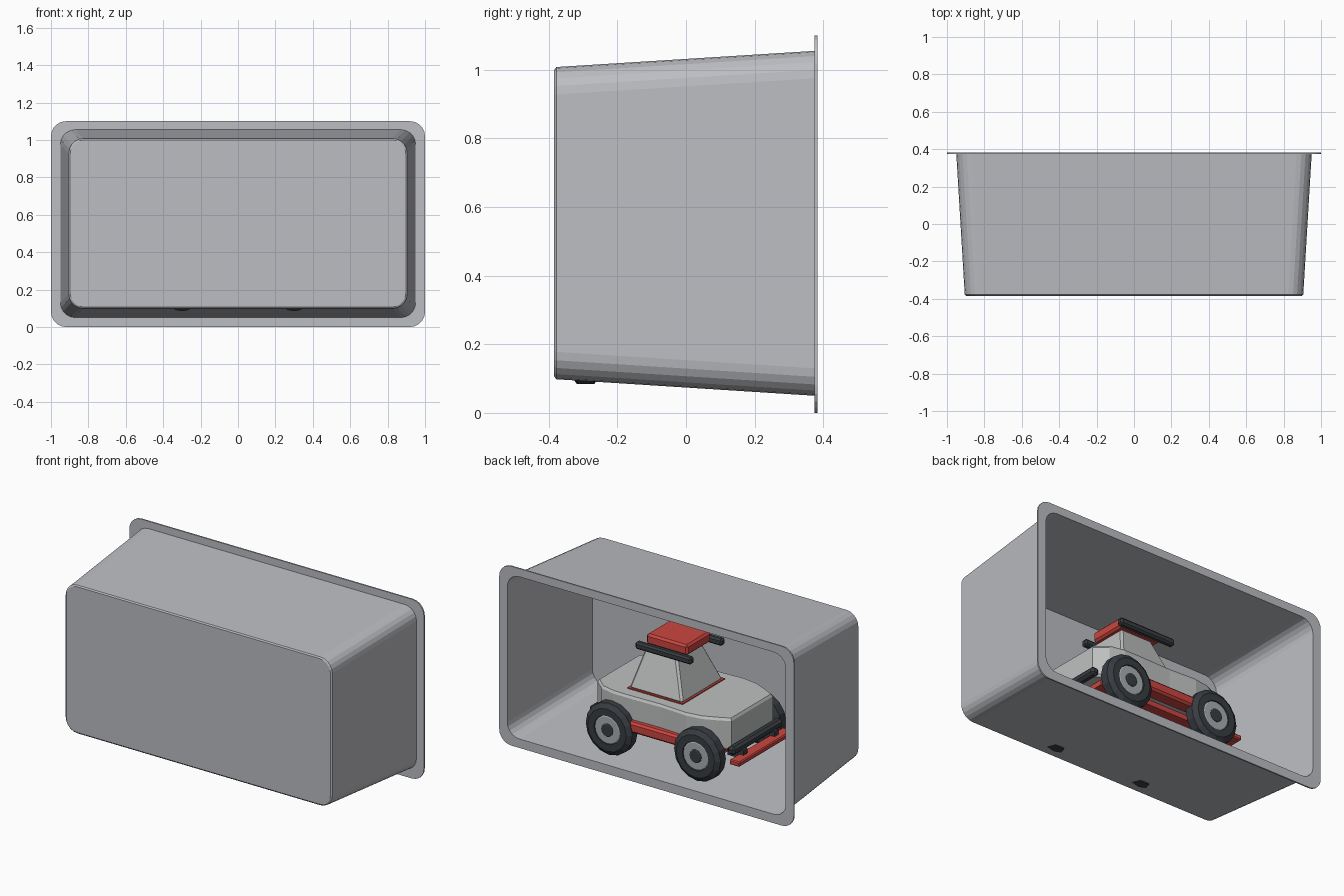
import bpy, bmesh, math
from mathutils import Matrix, Vector

if "Cube" in bpy.data.objects:
    bpy.data.objects.remove(bpy.data.objects["Cube"])


def material(name, rgb):
    m = bpy.data.materials.new(name)
    m.diffuse_color = (*rgb, 1)
    m.use_nodes = True
    m.node_tree.nodes["Principled BSDF"].inputs["Base Color"].default_value = m.diffuse_color
    return m


GREY = material("tray grey", (0.50, 0.51, 0.54))
SILVER = material("body silver", (0.52, 0.53, 0.53))
RED = material("trim red", (0.60, 0.06, 0.05))
DARK = material("rubber dark", (0.04, 0.047, 0.055))
RIM = material("rim grey", (0.40, 0.42, 0.44))


def finish(name, bm, mat):
    bmesh.ops.recalc_face_normals(bm, faces=bm.faces)
    me = bpy.data.meshes.new(name)
    bm.to_mesh(me)
    bm.free()
    me.materials.append(mat)
    ob = bpy.data.objects.new(name, me)
    bpy.context.collection.objects.link(ob)
    return ob


def loft(name, loops, mat):
    """Bridge equal-length point loops and cap both ends."""
    bm = bmesh.new()
    rings = [[bm.verts.new(p) for p in loop] for loop in loops]
    n = len(rings[0])
    for a, b in zip(rings, rings[1:]):
        for i in range(n):
            j = (i + 1) % n
            bm.faces.new((a[i], a[j], b[j], b[i]))
    bm.faces.new(rings[0])
    bm.faces.new(rings[-1])
    return finish(name, bm, mat)


def box(name, lo, hi, mat, bevel=0.0):
    lo, hi = Vector(lo), Vector(hi)
    bm = bmesh.new()
    bmesh.ops.create_cube(bm, size=1, matrix=Matrix.Translation((lo + hi) / 2)
                          @ Matrix.Diagonal((*(hi - lo), 1)))
    if bevel:
        bmesh.ops.bevel(bm, geom=bm.edges[:], offset=bevel, segments=1,
                        affect='EDGES')
    return finish(name, bm, mat)


def rounded(y, hx, z0, z1, r, seg=5):
    """Rounded rectangle in the xz plane."""
    pts = []
    for k, (sx, z) in enumerate(((1, z1 - r), (-1, z1 - r), (-1, z0 + r), (1, z0 + r))):
        for i in range(seg + 1):
            a = math.pi / 2 * (k + i / seg)
            pts.append((sx * (hx - r) + r * math.cos(a), y, z + r * math.sin(a)))
    return pts


# Tapered display tray, closed at the front with a flange round the open back
T = 0.005
loft("display_tray", [
    rounded(-0.384, 0.897, 0.106, 1.000, 0.075),
    rounded(-0.378, 0.905, 0.098, 1.008, 0.08),
    rounded(0.374, 0.950, 0.050, 1.055, 0.08),
    rounded(0.374, 1.000, 0.000, 1.100, 0.08),
    rounded(0.383, 1.000, 0.000, 1.100, 0.08),
    rounded(0.383, 0.950 - T, 0.050 + T, 1.055 - T, 0.08),
    rounded(-0.378, 0.905 - T, 0.098 + T, 1.008 - T, 0.08),
], GREY)

# Car body with bulging sides and narrower ends
half = [(0.46, 0.20), (0.39, 0.26), (0.30, 0.28), (0.17, 0.28), (-0.02, 0.275),
        (-0.20, 0.285), (-0.30, 0.27), (-0.38, 0.235), (-0.45, 0.20)]
plan = half + [(x, -y) for x, y in reversed(half)]
loft("car_body", [
    [(x * 0.98, y * 0.97, 0.265) for x, y in plan],
    [(x, y, 0.28) for x, y in plan],
    [(x, y, 0.445) for x, y in plan],
    [(x * 0.98, y * 0.97, 0.46) for x, y in plan],
], SILVER)


def rect(x0, x1, hy, z):
    return [(x0, -hy, z), (x1, -hy, z), (x1, hy, z), (x0, hy, z)]


# Cabin and the trim line at its base
box("cabin_trim", (-0.12, -0.205, 0.455), (0.255, 0.205, 0.466), RED)
cabin = loft("cabin", [rect(-0.115, 0.25, 0.20, 0.46), rect(-0.02, 0.19, 0.12, 0.70)], SILVER)
bev = cabin.modifiers.new("soft edges", 'BEVEL')
bev.width, bev.segments = 0.012, 1

# Roof load and rails
box("roof_box", (-0.09, -0.118, 0.715), (0.19, 0.118, 0.78), RED, 0.012)
for s in (-1, 1):
    box("roof_rail", (-0.15, s * 0.15 - 0.02, 0.695), (0.23, s * 0.15 + 0.02, 0.738), DARK, 0.01)

# Side steps joined under the floor
box("side_steps", (-0.40, -0.20, 0.235), (0.40, 0.20, 0.275), RED)
for s in (-1, 1):
    box("side_step", (-0.20, s * 0.27 - 0.045, 0.255), (0.20, s * 0.27 + 0.045, 0.32), RED, 0.012)

# Bumpers
for s in (-1, 1):
    box("bumper", (s * 0.47 - 0.025, -0.24, 0.255), (s * 0.47 + 0.025, 0.24, 0.305), DARK, 0.014)
box("front_bar", (-0.545, -0.26, 0.21), (-0.475, 0.26, 0.24), RED, 0.006)
for s in (-1, 1):
    box("front_bar_mount", (-0.51, s * 0.15 - 0.02, 0.215), (-0.40, s * 0.15 + 0.02, 0.27), DARK)


def disc(name, x, z, profile, mat, side, seg=16):
    """Turned part about the y axis; profile holds (radius, y)."""
    return loft(name, [[(x + r * math.cos(2 * math.pi * i / seg), side * y,
                         z + r * math.sin(2 * math.pi * i / seg)) for i in range(seg)]
                       for r, y in profile], mat)


# Wheels and axles
for x in (-0.3, 0.3):
    box("axle", (x - 0.02, -0.27, 0.222), (x + 0.02, 0.27, 0.262), DARK)
    for s in (-1, 1):
        disc("tyre", x, 0.242, [(0.13, 0.25), (0.158, 0.267), (0.158, 0.318),
                                (0.13, 0.338), (0.088, 0.338), (0.084, 0.322)], DARK, s)
        disc("rim", x, 0.242, [(0.086, 0.30), (0.086, 0.332), (0.08, 0.335)], RIM, s)
        disc("hub", x, 0.242, [(0.04, 0.32), (0.04, 0.338), (0.034, 0.341)], DARK, s, 12)
